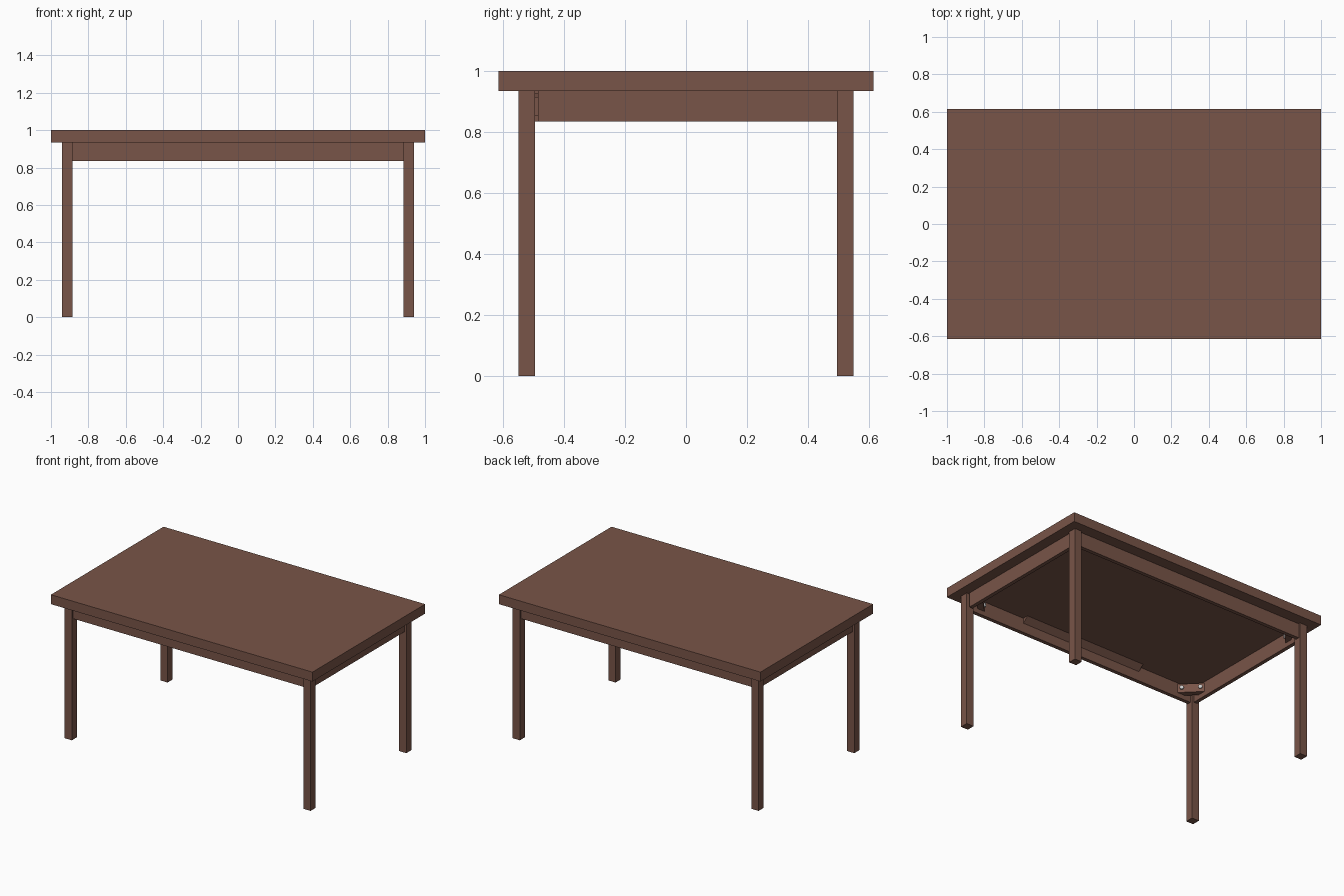
import bpy, bmesh
from mathutils import Matrix, Vector

if "Cube" in bpy.data.objects:
    bpy.data.objects.remove(bpy.data.objects["Cube"])


def material(name, rgb):
    m = bpy.data.materials.new(name)
    m.diffuse_color = (*rgb, 1)
    m.use_nodes = True
    m.node_tree.nodes["Principled BSDF"].inputs["Base Color"].default_value = m.diffuse_color
    return m


WOOD = material("brown_wood", (0.19, 0.09, 0.065))
STEEL = material("pale_steel", (0.75, 0.75, 0.75))


def finish(bm, name, mat):
    bmesh.ops.recalc_face_normals(bm, faces=bm.faces)
    mesh = bpy.data.meshes.new(name)
    bm.to_mesh(mesh)
    bm.free()
    mesh.materials.append(mat)
    ob = bpy.data.objects.new(name, mesh)
    bpy.context.collection.objects.link(ob)
    return ob


def box(bm, lo, hi):
    lo, hi = Vector(lo), Vector(hi)
    mtx = Matrix.Translation((lo + hi) / 2) @ Matrix.Diagonal((*(hi - lo), 1))
    bmesh.ops.create_cube(bm, size=1, matrix=mtx)


def block(name, *bounds):
    bm = bmesh.new()
    for lo, hi in bounds:
        box(bm, lo, hi)
    return finish(bm, name, WOOD)


def prism(name, profile, offset):
    bm = bmesh.new()
    face = bm.faces.new([bm.verts.new(p) for p in profile])
    new = bmesh.ops.extrude_face_region(bm, geom=[face])["geom"]
    bmesh.ops.translate(bm, vec=offset,
                        verts=[v for v in new if isinstance(v, bmesh.types.BMVert)])
    return finish(bm, name, WOOD)


UNDER = 0.935            # underside of the top
LEG_X, LEG_Y = 0.885, 0.495   # inner leg faces
LEG = 0.055
IN_X, IN_Y = 0.90, 0.51  # inner apron faces
THICK = 0.026
LOW = 0.835

# Table top
block("table_top", ((-1, -0.615, UNDER), (1, 0.615, 1)))

# Long aprons with tenons, and the glue blocks behind them
for s, side in ((-1, "front"), (1, "back")):
    y0, y1 = sorted((s * IN_Y, s * (IN_Y + THICK)))
    block(side + "_apron",
          ((-LEG_X, y0, LOW), (LEG_X, y1, UNDER)),
          ((-LEG_X - 0.03, y0 + 0.007, 0.855), (LEG_X + 0.03, y1 - 0.007, 0.915)))
    prism(side + "_glue_block",
          [(-0.468, s * IN_Y, UNDER), (-0.468, s * IN_Y, 0.90),
           (-0.468, s * (IN_Y - 0.04), UNDER)], (0.936, 0, 0))

# Short aprons; the right one stops just short of the front leg, showing its tenon
for s, side, gap in ((-1, "left", 0), (1, "right", 0.009)):
    x0, x1 = sorted((s * IN_X, s * (IN_X + THICK)))
    block(side + "_apron",
          ((x0, -LEG_Y + gap, LOW), (x1, LEG_Y, UNDER)),
          ((x0 + 0.007, -LEG_Y - 0.03, 0.855), (x1 - 0.007, LEG_Y + 0.03, 0.915)))

for sx, xn in ((-1, "left"), (1, "right")):
    for sy, yn in ((-1, "front"), (1, "back")):
        corner = f"{yn}_{xn}"
        # Legs
        x0, x1 = sorted((sx * LEG_X, sx * (LEG_X + LEG)))
        y0, y1 = sorted((sy * LEG_Y, sy * (LEG_Y + LEG)))
        block(corner + "_leg", ((x0, y0, 0), (x1, y1, UNDER)))

        # Diagonal corner braces
        near, far = 0.118, 0.06
        prism(corner + "_brace",
              [(sx * (IN_X - a), sy * (IN_Y - b), 0.867)
               for a, b in ((near, 0), (0, near), (0, far), (far, 0))],
              (0, 0, 0.06))

        # Bolt heads on the braces
        inward = Vector((-sx, -sy, 0)).normalized()
        along = Vector((-sx, sy, 0)).normalized()
        mid = Vector((sx * (IN_X - near / 2), sy * (IN_Y - near / 2), 0.9))
        turn = inward.to_track_quat('Z', 'Y').to_matrix().to_4x4()
        bm = bmesh.new()
        for k in (-0.058, 0.058):
            bmesh.ops.create_cone(
                bm, cap_ends=True, segments=12, radius1=0.013, radius2=0.013,
                depth=0.012,
                matrix=Matrix.Translation(mid + along * k + inward * 0.004) @ turn)
        finish(bm, corner + "_brace_bolts", STEEL)
